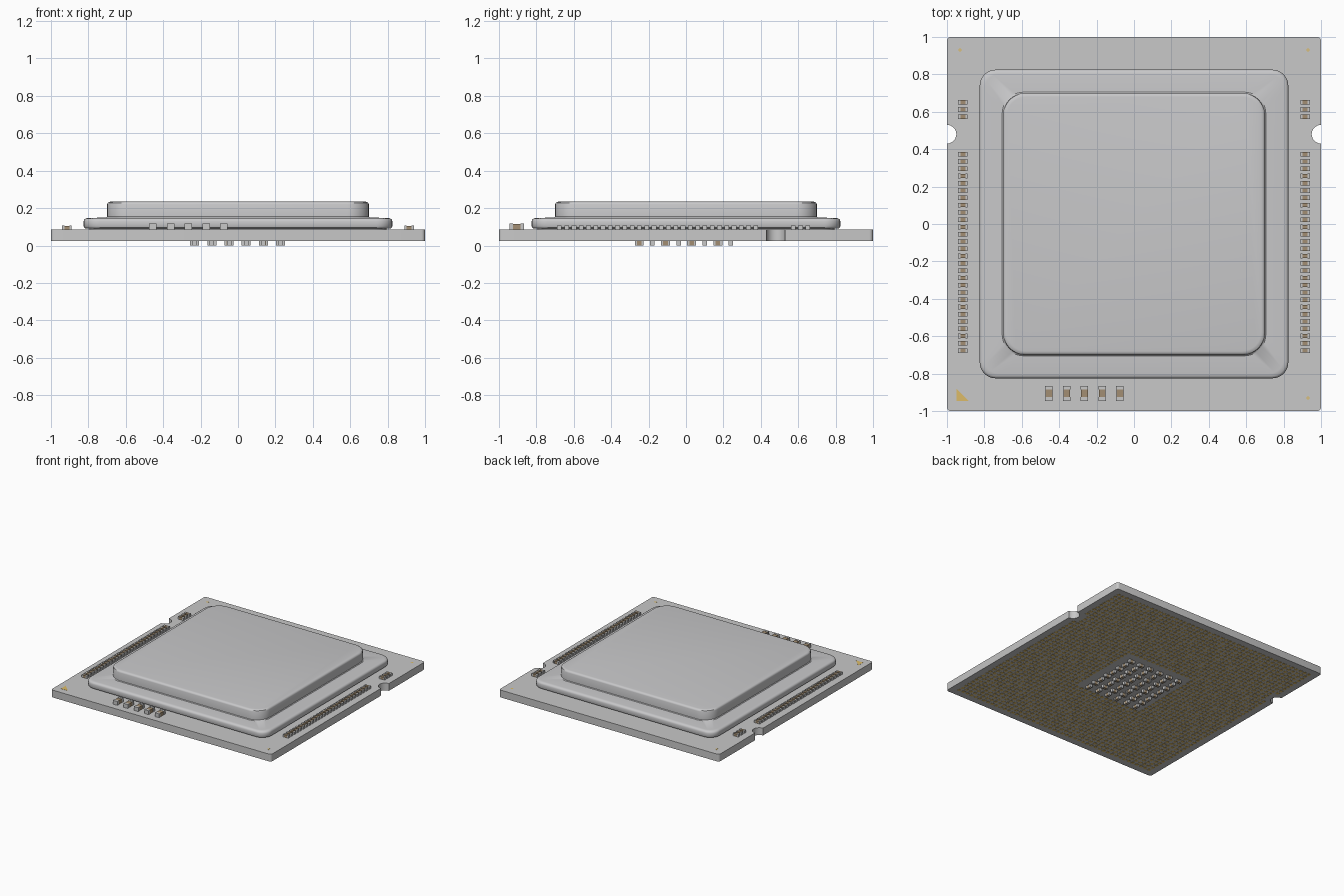
import bpy, bmesh, math

if "Cube" in bpy.data.objects:
    bpy.data.objects.remove(bpy.data.objects["Cube"])


def material(name, rgb):
    m = bpy.data.materials.new(name)
    m.diffuse_color = (*rgb, 1)
    m.use_nodes = True
    m.node_tree.nodes["Principled BSDF"].inputs["Base Color"].default_value = m.diffuse_color
    return m


BOARD = material("board grey", (0.58, 0.58, 0.58))
LID = material("lid metal", (0.58, 0.58, 0.59))
GOLD = material("gold", (0.72, 0.50, 0.14))
TAN = material("ceramic tan", (0.36, 0.27, 0.17))
TIN = material("tin", (0.58, 0.58, 0.58))


def finish(bm, name, mats, smooth=False):
    bmesh.ops.recalc_face_normals(bm, faces=bm.faces)
    me = bpy.data.meshes.new(name)
    bm.to_mesh(me)
    bm.free()
    for m in mats:
        me.materials.append(m)
    ob = bpy.data.objects.new(name, me)
    bpy.context.collection.objects.link(ob)
    if smooth:
        bpy.ops.object.select_all(action='DESELECT')
        ob.select_set(True)
        bpy.context.view_layer.objects.active = ob
        bpy.ops.object.shade_smooth_by_angle(angle=math.radians(35))
    return ob


def rounded_square(half, r, n=8):
    pts = []
    for k, (sx, sy) in enumerate([(1, 1), (-1, 1), (-1, -1), (1, -1)]):
        for i in range(n + 1):
            a = math.pi / 2 * (k + i / n)
            pts.append((sx * (half - r) + r * math.cos(a),
                        sy * (half - r) + r * math.sin(a)))
    return pts


def loft(bm, rings):
    """Bridge stacked outlines (points, z) and cap both ends."""
    loops = [[bm.verts.new((x, y, z)) for x, y in pts] for pts, z in rings]
    for a, b in zip(loops, loops[1:]):
        for i in range(len(a)):
            j = (i + 1) % len(a)
            bm.faces.new((a[i], a[j], b[j], b[i]))
    bm.faces.new(loops[0])
    bm.faces.new(loops[-1])


def box(bm, x, y, z0, sx, sy, sz, mat=0):
    v = [bm.verts.new((x + i * sx / 2, y + j * sy / 2, z0 + k * sz))
         for k in (0, 1) for i, j in ((-1, -1), (1, -1), (1, 1), (-1, 1))]
    for f in ((0, 1, 2, 3), (4, 5, 6, 7), (0, 1, 5, 4),
              (1, 2, 6, 5), (2, 3, 7, 6), (3, 0, 4, 7)):
        bm.faces.new([v[i] for i in f]).material_index = mat


def capacitor(bm, x, y, z0, length, width, height, along_x):
    """Ceramic body between two slightly larger tin ends."""
    end = length * 0.24
    for off, l, w, h, m in ((0, length - 2 * end, width * 0.9, height * 0.94, 0),
                            (-(length - end) / 2, end, width, height, 1),
                            ((length - end) / 2, end, width, height, 1)):
        if along_x:
            box(bm, x + off, y, z0, l, w, h, m)
        else:
            box(bm, x, y + off, z0, w, l, h, m)


# Board with a half-round notch in each side
corners = rounded_square(1.0, 0.02, 4)
arc = [(0.05 * math.sin(t), 0.05 * math.cos(t))
       for t in [math.pi * i / 14 for i in range(15)]]
left = [(-1 + dx, 0.48 + dy) for dx, dy in arc]
right = [(1 - dx, 0.48 - dy) for dx, dy in arc]
outline = corners[:10] + left + corners[10:] + right
bm = bmesh.new()
loft(bm, [(outline, 0.025), (outline, 0.085)])
finish(bm, "board", [BOARD], True)

# Heat spreader: thin foot, rounded flange, raised plateau
bm = bmesh.new()
sections = [(0.795, 0.07, 0.085), (0.795, 0.07, 0.091), (0.815, 0.08, 0.091),
            (0.822, 0.085, 0.095), (0.825, 0.085, 0.102), (0.825, 0.085, 0.130),
            (0.822, 0.085, 0.139), (0.814, 0.08, 0.145), (0.80, 0.08, 0.147),
            (0.705, 0.115, 0.150), (0.70, 0.115, 0.155), (0.70, 0.115, 0.220),
            (0.697, 0.113, 0.228), (0.69, 0.11, 0.233), (0.68, 0.105, 0.235)]
loft(bm, [(rounded_square(h, r), z) for h, r, z in sections])
finish(bm, "heat_spreader", [LID], True)

# Small capacitors along both sides
bm = bmesh.new()
rows = [-0.677 + 0.0389 * i for i in range(28)] + [0.573, 0.612, 0.651]
for side in (-1, 1):
    for y in rows:
        capacitor(bm, side * 0.915, y, 0.085, 0.05, 0.025, 0.021, True)
finish(bm, "side_capacitors", [TAN, TIN])

# Larger capacitors on the front edge
bm = bmesh.new()
for i in range(5):
    capacitor(bm, -0.455 + 0.095 * i, -0.905, 0.085, 0.08, 0.04, 0.032, False)
finish(bm, "front_capacitors", [TAN, TIN])

# Capacitor field under the board, rows alternating in direction
bm = bmesh.new()
for j in range(8):
    for i in range(6):
        capacitor(bm, -0.232 + 0.092 * i, -0.25 + 0.07 * j, 0.0,
                  0.048, 0.024, 0.025, j % 2 == 1)
finish(bm, "underside_capacitors", [TAN, TIN])

# Grid of contact pads around the capacitor field
bm = bmesh.new()
N, PITCH = 47, 0.0405
for i in range(N):
    for j in range(N):
        x, y = (i - N // 2) * PITCH, (j - N // 2) * PITCH
        near_notch = math.hypot(abs(x) - 1, y - 0.48) < 0.09
        if max(abs(x), abs(y)) > 0.31 and not near_notch:
            box(bm, x, y, 0.0235, 0.025, 0.025, 0.002)
finish(bm, "contact_pads", [GOLD])

# Gold corner marks and the orientation triangle
bm = bmesh.new()
for x, y in ((-0.93, 0.93), (0.93, 0.93), (0.93, -0.93)):
    box(bm, x, y, 0.085, 0.022, 0.007, 0.001)
    box(bm, x, y, 0.085, 0.007, 0.022, 0.001)
tri = [(-0.948, -0.945), (-0.885, -0.945), (-0.948, -0.882)]
loft(bm, [(tri, 0.085), (tri, 0.086)])
finish(bm, "corner_marks", [GOLD])
